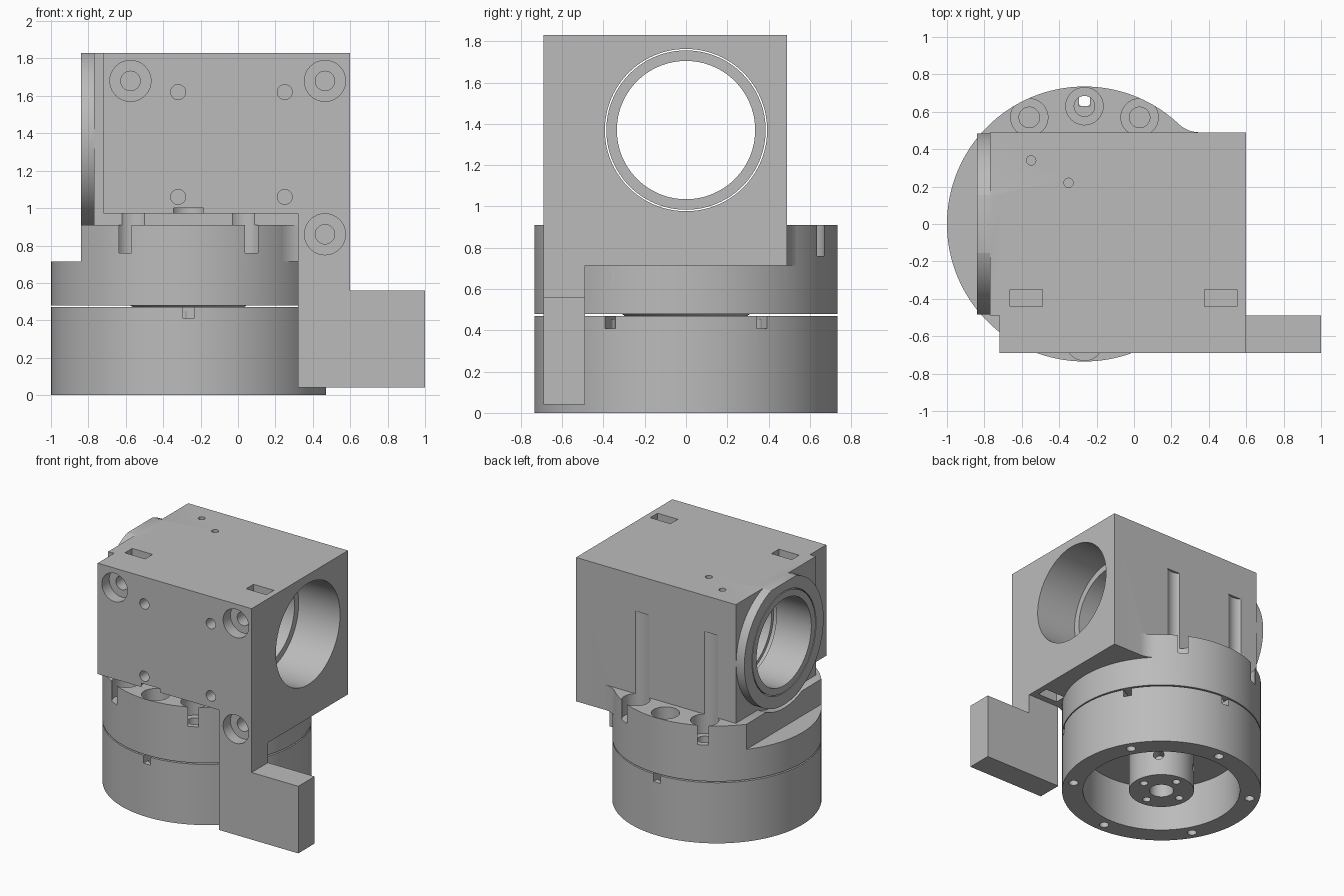
import bpy, bmesh
from math import sin, cos, radians
from mathutils import Matrix, Vector

if "Cube" in bpy.data.objects:
    bpy.data.objects.remove(bpy.data.objects["Cube"], do_unlink=True)

grey = bpy.data.materials.new("machined_grey")
grey.use_nodes = True
grey.diffuse_color = (0.5, 0.5, 0.5, 1)
grey.node_tree.nodes["Principled BSDF"].inputs["Base Color"].default_value = (0.5, 0.5, 0.5, 1)

CX = -0.265          # axis of the round base
RING = 0.735         # radius of the round base
BORE_Z = 1.37        # height of the cross bore


def finish(bm, name):
    bmesh.ops.recalc_face_normals(bm, faces=bm.faces)
    mesh = bpy.data.meshes.new(name)
    bm.to_mesh(mesh)
    bm.free()
    mesh.materials.append(grey)
    ob = bpy.data.objects.new(name, mesh)
    bpy.context.collection.objects.link(ob)
    return ob


def box(x0, x1, y0, y1, z0, z1, name="tool", turn=None):
    bm = bmesh.new()
    bmesh.ops.create_cube(bm, size=1)
    for v in bm.verts:
        v.co = Vector(((x0 + x1) / 2 + v.co.x * (x1 - x0),
                       (y0 + y1) / 2 + v.co.y * (y1 - y0),
                       (z0 + z1) / 2 + v.co.z * (z1 - z0)))
    if turn:
        bm.transform(turn)
    return finish(bm, name)


def rod(start, end, r, r2=None, seg=32, name="tool"):
    a, b = Vector(start), Vector(end)
    bm = bmesh.new()
    bmesh.ops.create_cone(bm, cap_ends=True, segments=seg, radius1=r,
                          radius2=r if r2 is None else r2, depth=(b - a).length)
    turn = Vector((0, 0, 1)).rotation_difference(b - a).to_matrix().to_4x4()
    bm.transform(Matrix.Translation((a + b) / 2) @ turn)
    return finish(bm, name)


def upright(x, y, z0, z1, r, **k):
    return rod((x, y, z0), (x, y, z1), r, **k)


def prism(points, z0, z1):
    bm = bmesh.new()
    face = bm.faces.new([bm.verts.new((x, y, z0)) for x, y in points])
    up = bmesh.ops.extrude_face_region(bm, geom=[face])["geom"]
    bmesh.ops.translate(bm, vec=(0, 0, z1 - z0),
                        verts=[g for g in up if isinstance(g, bmesh.types.BMVert)])
    return finish(bm, "tool")


def combine(target, tool, op):
    mod = target.modifiers.new("bool", 'BOOLEAN')
    mod.operation, mod.solver, mod.object = op, 'EXACT', tool
    bpy.context.view_layer.objects.active = target
    bpy.ops.object.modifier_apply(modifier=mod.name)
    bpy.data.objects.remove(tool, do_unlink=True)


def cut(target, *tools):
    for t in tools:
        combine(target, t, 'DIFFERENCE')


def add(target, *tools):
    for t in tools:
        combine(target, t, 'UNION')


def smooth(ob):
    bpy.ops.object.select_all(action='DESELECT')
    ob.select_set(True)
    bpy.context.view_layer.objects.active = ob
    bpy.ops.object.shade_smooth_by_angle(angle=radians(25))


# --- Upper body: round ring with a flat step on its left side
body = upright(CX, 0, 0.48, 0.91, RING, seg=128, name="upper_body")
cut(body, box(-1.2, -0.84, -1, 1, 0.715, 1.2),
    rod((-0.9, 0, BORE_Z), (-0.77, 0, BORE_Z), 0.51, seg=96))

# --- Block, front plate, leg and foot
add(body, box(-0.77, 0.6, -0.49, 0.49, 0.715, 1.83),
    box(-0.72, 0.6, -0.69, -0.4, 0.97, 1.83),
    box(0.32, 0.6, -0.69, -0.49, 0.04, 1.2),
    box(0.32, 0.6, -0.6, -0.4, 0.715, 1.2),
    box(0.5, 1.0, -0.69, -0.49, 0.04, 0.56))

# --- Fillets between the ring and the block
for s in (1, -1):
    arc = [(0.35 + 0.16 * cos(radians(a)), s * (0.65 + 0.16 * sin(radians(a))))
           for a in (270, 261, 252, 243, 234, 226.6)]
    add(body, prism([(0.1, s * 0.4), (0.35, s * 0.4)] + arc + [(0.1, s * 0.53)], 0.715, 0.91))

# --- Round flange on the left, trimmed level with the block top
flange = rod((-0.84, 0, BORE_Z), (-0.7, 0, BORE_Z), 0.485, seg=96)
cut(flange, box(-1, 0, -1, 1, 1.83, 2))
add(body, flange)

# --- Cross bore
cut(body, rod((-1, 0, BORE_Z), (0.8, 0, BORE_Z), 0.393, seg=96))

# --- Screw holes in the ring, with clearance grooves up the block
for s in (1, -1):
    for dx, y in ((-0.295, 0.57), (0, 0.63), (0.295, 0.57)):
        top = 1.55 if dx else 1.0
        cut(body, upright(CX + dx, s * y, 0.76, top if s > 0 or not dx else 1.2, 0.1),
            upright(CX + dx, s * y, 0.4, 0.8, 0.055))

# --- Counterbored bolts on the front with their nut pockets
for x, z in ((-0.575, 1.68), (0.465, 1.68), (0.465, 0.86)):
    pocket = (0.6, 0.94) if z < 1 else (1.6, 1.9)
    cut(body, rod((x, -0.8, z), (x, -0.6, z), 0.11),
        rod((x, -0.7, z), (x, -0.3, z), 0.052),
        box(x - 0.087, x + 0.087, -0.44, -0.35, *pocket))

# --- Small front and top holes
for x in (-0.32, 0.25):
    for z in (1.06, 1.62):
        cut(body, rod((x, -0.8, z), (x, -0.55, z), 0.04))
for x, y in ((-0.55, 0.34), (-0.35, 0.22)):
    cut(body, upright(x, y, 1.74, 1.9, 0.025))
smooth(body)

# --- Loose sleeve inside the cross bore
sleeve = rod((-0.84, 0, BORE_Z), (0.25, 0, BORE_Z), 0.386, seg=96, name="bore_sleeve")
cut(sleeve, rod((-1, 0, BORE_Z), (0.4, 0, BORE_Z), 0.335, seg=96),
    rod((-0.54, 0, BORE_Z), (-0.5, 0, BORE_Z), 0.36, seg=96))
smooth(sleeve)

# --- Lower base: hollow drum with a central hub
base = upright(CX, 0, 0, 0.47, RING, seg=128, name="lower_base")
cut(base, upright(CX, 0, -0.1, 0.36, 0.58, seg=96))
add(base, upright(CX, 0, 0, 0.4, 0.24, seg=64))
cut(base, upright(CX, 0, -0.1, 0.3, 0.09))
for k in range(4):
    a = radians(90 * k)
    d = Vector((cos(a), sin(a), 0))
    e = Vector((cos(a + radians(45)), sin(a + radians(45)), 0))
    mid = Vector((CX, 0, 0.17))
    cut(base, upright(CX + 0.17 * d.x, 0.17 * d.y, -0.1, 0.1, 0.03, seg=20),
        rod(mid + e * 0.15, mid + e * 0.3, 0.04, seg=20))

# --- Six rim notches and through holes
for k in range(6):
    a = radians(30 + 60 * k)
    turn = Matrix.Translation((CX, 0, 0)) @ Matrix.Rotation(a, 4, 'Z')
    cut(base, box(0.63, 0.8, -0.03, 0.03, 0.41, 0.5, turn=turn),
        upright(CX + 0.66 * cos(a), 0.66 * sin(a), -0.1, 0.45, 0.035, seg=20))
smooth(base)

# --- Pivot boss holding the two halves apart
pivot = rod((CX, 0, 0.46), (CX, 0, 0.485), 0.28, 0.32, seg=64, name="pivot_boss")
smooth(pivot)
